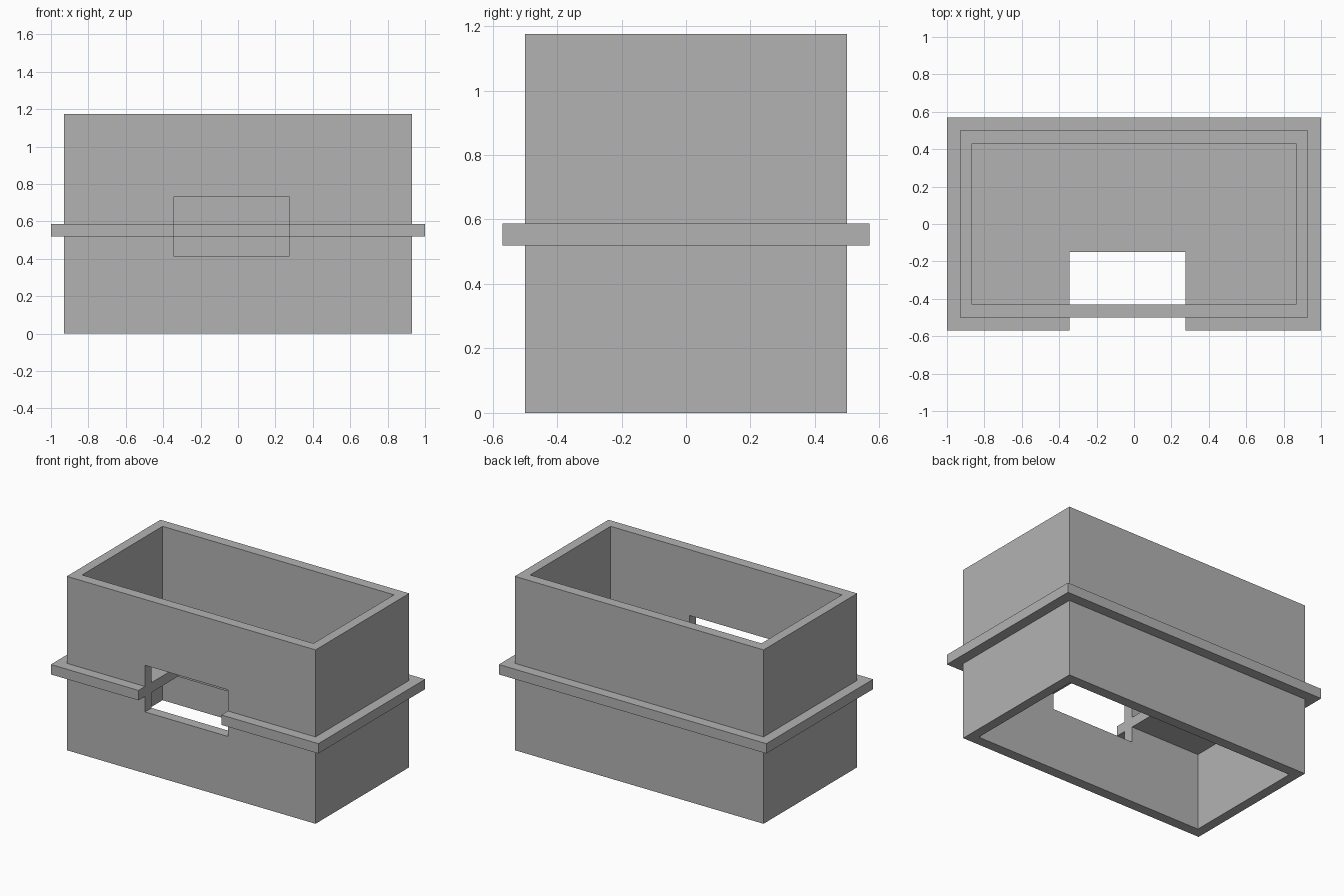
import bpy
from mathutils import Vector

if "Cube" in bpy.data.objects:
    bpy.data.objects.remove(bpy.data.objects["Cube"], do_unlink=True)

HEIGHT = 1.175
SHELF_LOW, SHELF_HIGH = 0.52, 0.587

grey = bpy.data.materials.new("plain grey")
grey.use_nodes = True
colour = (0.45, 0.45, 0.45, 1)
grey.diffuse_color = colour
grey.node_tree.nodes["Principled BSDF"].inputs["Base Color"].default_value = colour


def box(name, low, high):
    """Box spanning two opposite corners."""
    low, high = Vector(low), Vector(high)
    bpy.ops.mesh.primitive_cube_add(size=1, location=(low + high) / 2)
    obj = bpy.context.object
    obj.name = name
    obj.scale = high - low
    bpy.ops.object.transform_apply(location=True, rotation=False, scale=True)
    obj.data.materials.append(grey)
    return obj


def combine(target, tool, operation):
    """Apply a boolean and discard the tool."""
    mod = target.modifiers.new(operation.lower(), "BOOLEAN")
    mod.operation = operation
    mod.solver = "EXACT"
    mod.object = tool
    bpy.context.view_layer.objects.active = target
    bpy.ops.object.modifier_apply(modifier=mod.name)
    bpy.data.objects.remove(tool, do_unlink=True)


# Outer walls with the projecting middle shelf
housing = box("housing", (-0.93, -0.5, 0), (0.93, 0.5, HEIGHT))
shelf = box("shelf", (-1, -0.57, SHELF_LOW), (1, 0.57, SHELF_HIGH))
combine(housing, shelf, "UNION")

# Open compartments above and below the shelf
for name, bottom, top in (("lower_cavity", -0.1, SHELF_LOW),
                          ("upper_cavity", SHELF_HIGH, HEIGHT + 0.1)):
    cavity = box(name, (-0.865, -0.43, bottom), (0.865, 0.43, top))
    combine(housing, cavity, "DIFFERENCE")

# Front window, also notching the shelf
window = box("window", (-0.345, -0.7, 0.415), (0.275, -0.15, 0.73))
combine(housing, window, "DIFFERENCE")
